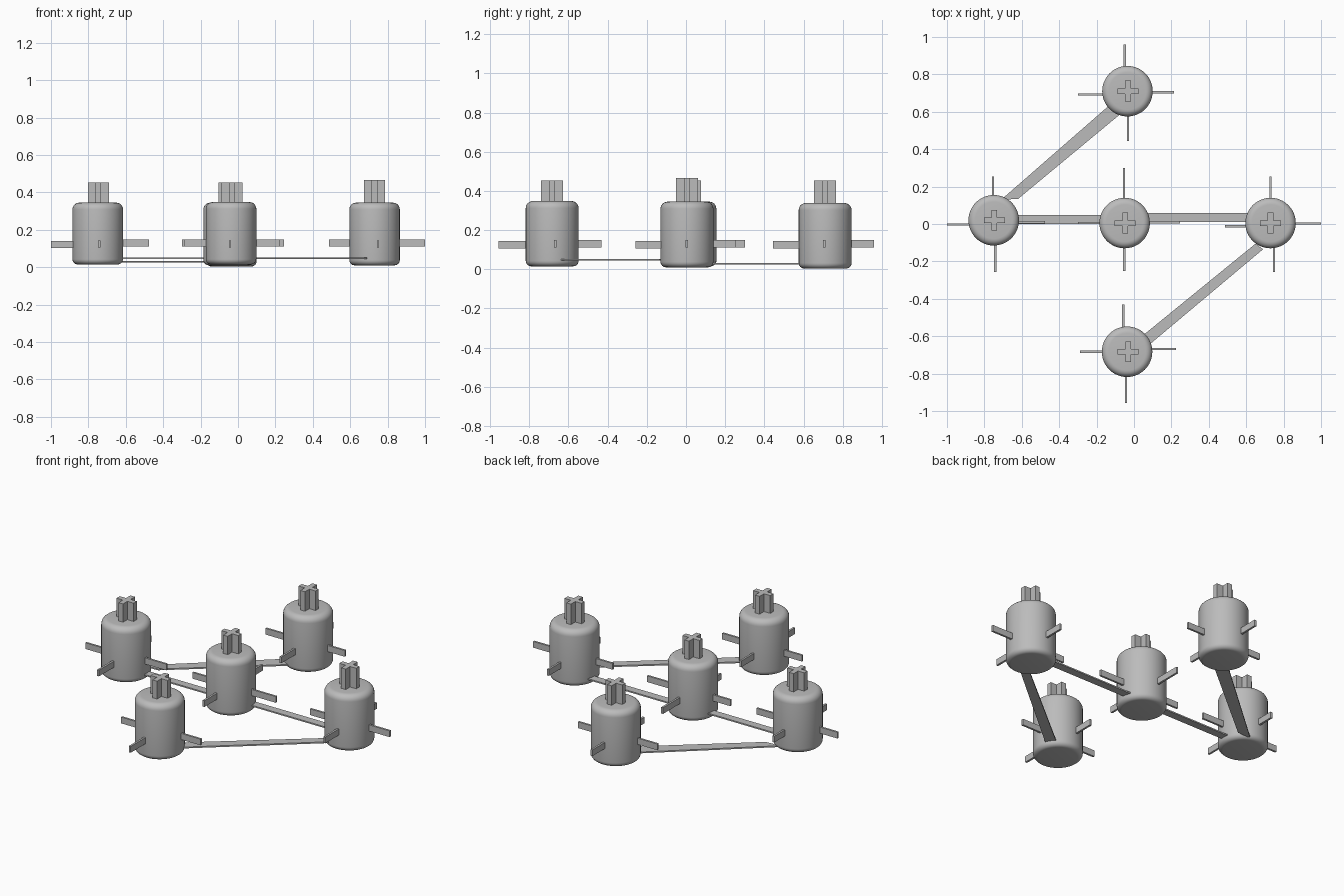
import bpy, bmesh, math
from mathutils import Vector

cube = bpy.data.objects.get("Cube")
if cube:
    bpy.data.objects.remove(cube, do_unlink=True)

grey = bpy.data.materials.new("plain grey")
grey.use_nodes = True
grey.diffuse_color = (0.5, 0.5, 0.5, 1)
grey.node_tree.nodes["Principled BSDF"].inputs["Base Color"].default_value = (0.5, 0.5, 0.5, 1)


def finish(name, bm):
    bmesh.ops.recalc_face_normals(bm, faces=bm.faces)
    mesh = bpy.data.meshes.new(name)
    bm.to_mesh(mesh)
    bm.free()
    mesh.materials.append(grey)
    obj = bpy.data.objects.new(name, mesh)
    bpy.context.collection.objects.link(obj)
    return obj


def prism(name, outline, z0, z1):
    bm = bmesh.new()
    face = bm.faces.new([bm.verts.new((x, y, z0)) for x, y in outline])
    top = bmesh.ops.extrude_face_region(bm, geom=[face])["geom"]
    bmesh.ops.translate(bm, verts=[v for v in top if isinstance(v, bmesh.types.BMVert)],
                        vec=(0, 0, z1 - z0))
    return finish(name, bm)


def box(name, x0, x1, y0, y1, z0, z1):
    return prism(name, [(x0, y0), (x1, y0), (x1, y1), (x0, y1)], z0, z1)


# Rounded drum, lathed from a profile
def drum(name, cx, cy, z0, z1, radius=0.135, top_round=0.036, low_round=0.028, steps=6, sides=48):
    profile = [(0, z0)]
    for i in range(steps + 1):
        a = math.pi / 2 * i / steps
        profile.append((radius - low_round * (1 - math.sin(a)), z0 + low_round * (1 - math.cos(a))))
    for i in range(steps + 1):
        a = math.pi / 2 * i / steps
        profile.append((radius - top_round * (1 - math.cos(a)), z1 - top_round * (1 - math.sin(a))))
    profile.append((0, z1))
    bm = bmesh.new()
    verts = [bm.verts.new((r, 0, z)) for r, z in profile]
    edges = [bm.edges.new(pair) for pair in zip(verts, verts[1:])]
    bmesh.ops.spin(bm, geom=verts + edges, cent=(0, 0, 0), axis=(0, 0, 1),
                   angle=math.tau, steps=sides)
    bmesh.ops.remove_doubles(bm, verts=bm.verts, dist=0.0001)
    bmesh.ops.translate(bm, verts=bm.verts, vec=(cx, cy, 0))
    obj = finish(name, bm)
    bpy.ops.object.select_all(action="DESELECT")
    obj.select_set(True)
    bpy.context.view_layer.objects.active = obj
    bpy.ops.object.shade_smooth_by_angle(angle=math.radians(40))


# Plus-shaped post on the drum top
def cross_post(name, cx, cy, z0, z1, reach=0.056, half=0.015):
    outline = []
    for k in range(4):
        c, s = [(1, 0), (0, 1), (-1, 0), (0, -1)][k]
        for u, v in ((half, -half), (reach, -half), (reach, half)):
            outline.append((cx + c * u - s * v, cy + s * u + c * v))
    prism(name, outline, z0, z1)


# name, centre, drum bottom and top, post top, post x offset,
# fins as (tip, sideways position) for left, right, back, front
stations = [
    ("back", -0.035, 0.71, 0.004, 0.338, 0.454, 0.003,
     (0.214, 0.705), (-0.30, 0.692), (0.96, -0.05), (0.445, -0.032)),
    ("right", -0.75, 0.02, 0.015, 0.345, 0.454, 0.003,
     (-0.475, 0.01), (-1.0, -0.002), (0.255, -0.754), (-0.257, -0.742)),
    ("centre", -0.05, 0.005, 0.01, 0.345, 0.454, 0.003,
     (0.246, 0.01), (-0.30, 0.005), (0.30, -0.053), (-0.25, -0.052)),
    ("left", 0.73, 0.005, 0.01, 0.345, 0.467, 0,
     (1.0, 0.003), (0.487, -0.012), (0.255, 0.73), (-0.257, 0.748)),
    ("front", -0.037, -0.683, 0.015, 0.348, 0.454, 0.006,
     (0.225, -0.668), (-0.289, -0.683), (-0.43, -0.057), (-0.957, -0.043)),
]
T = 0.006
for tag, cx, cy, z0, z1, post, dx, left, right, back, front in stations:
    drum(tag + "_drum", cx, cy, z0, z1)
    cross_post(tag + "_post", cx + dx, cy, z1 - 0.01, post)
    for side, (tip, off) in (("left", left), ("right", right)):
        root = cx + (0.125 if tip > cx else -0.125)
        low = 0.104 if (side, tag) == ("right", "right") else 0.112
        box(f"{tag}_{side}_fin", min(root, tip), max(root, tip), off - T, off + T, low, low + 0.037)
    for side, (tip, off) in (("back", back), ("front", front)):
        root = cy + (0.125 if tip > cy else -0.125)
        low = 0.106 if side == "front" else 0.112
        box(f"{tag}_{side}_fin", off - T, off + T, min(root, tip), max(root, tip), low, low + 0.037)

# Flat strips linking the drums
prism("back_strip", [(-0.71, 0.13), (-0.62, 0.134), (-0.07, 0.59), (-0.12, 0.645)], 0.024, 0.032)
prism("front_strip", [(0.03, -0.61), (0.08, -0.647), (0.69, -0.135), (0.65, -0.105)], 0.044, 0.052)
box("right_strip", -0.64, -0.16, 0.0, 0.047, 0.044, 0.052)
box("left_strip", 0.06, 0.63, 0.01, 0.058, 0.044, 0.052)
